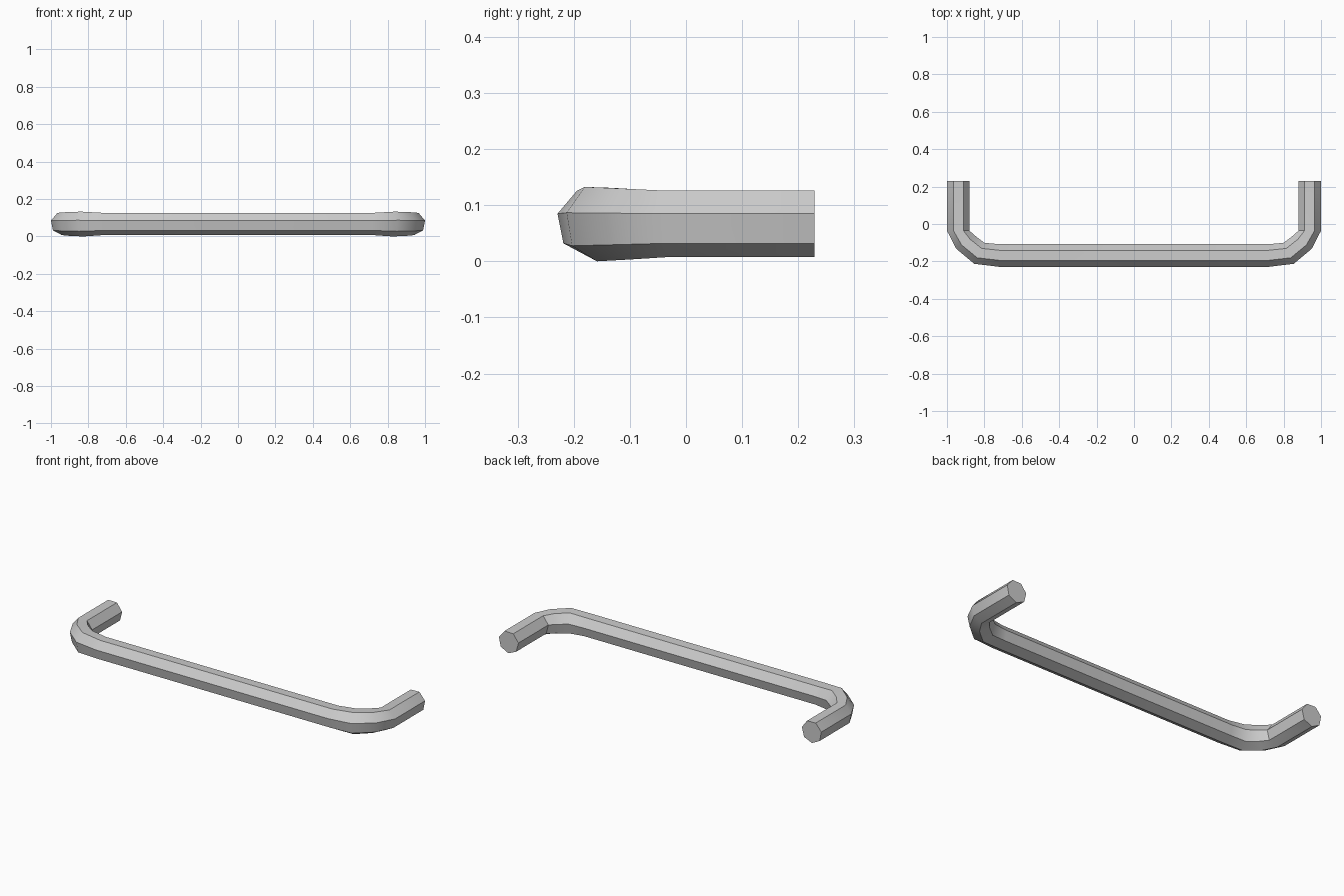
import bpy, bmesh
from math import sin, cos, radians

if "Cube" in bpy.data.objects:
    bpy.data.objects.remove(bpy.data.objects["Cube"])

SIDES, START, MID_Z = 7, radians(14.5), 0.0693

# Half path: x, y, outward angle in plan, radius in plan, radius in height
half = [
    (0.940,  0.229,   0, 0.062,  0.062),
    (0.940, -0.036,   0, 0.062,  0.062),
    (0.900, -0.098, -34, 0.063,  0.066),
    (0.827, -0.157, -64, 0.064,  0.0693),
    (0.720, -0.169, -90, 0.062,  0.062),
]
# Mirror the half path to the left side
path = half + [(-x, y, 180 - a, r, h) for x, y, a, r, h in reversed(half)]

# Sweep a seven-sided section along the path
bm = bmesh.new()
rings = []
for x, y, a, r, h in path:
    ring = []
    for i in range(SIDES):
        t = START + radians(360) * i / SIDES
        out = r * cos(t)
        ring.append(bm.verts.new((x + out * cos(radians(a)),
                                  y + out * sin(radians(a)),
                                  MID_Z + h * sin(t))))
    rings.append(ring)
for p, q in zip(rings, rings[1:]):
    for i in range(SIDES):
        j = (i + 1) % SIDES
        bm.faces.new((p[i], p[j], q[j], q[i]))

# Flat end caps
bm.faces.new(rings[0])
bm.faces.new(rings[-1])
bmesh.ops.recalc_face_normals(bm, faces=bm.faces)

mesh = bpy.data.meshes.new("bar_handle")
bm.to_mesh(mesh)
bm.free()
handle = bpy.data.objects.new("bar_handle", mesh)
bpy.context.collection.objects.link(handle)

# Smooth bends, crisp facets
bpy.context.view_layer.objects.active = handle
handle.select_set(True)
bpy.ops.object.shade_smooth_by_angle(angle=radians(35))
